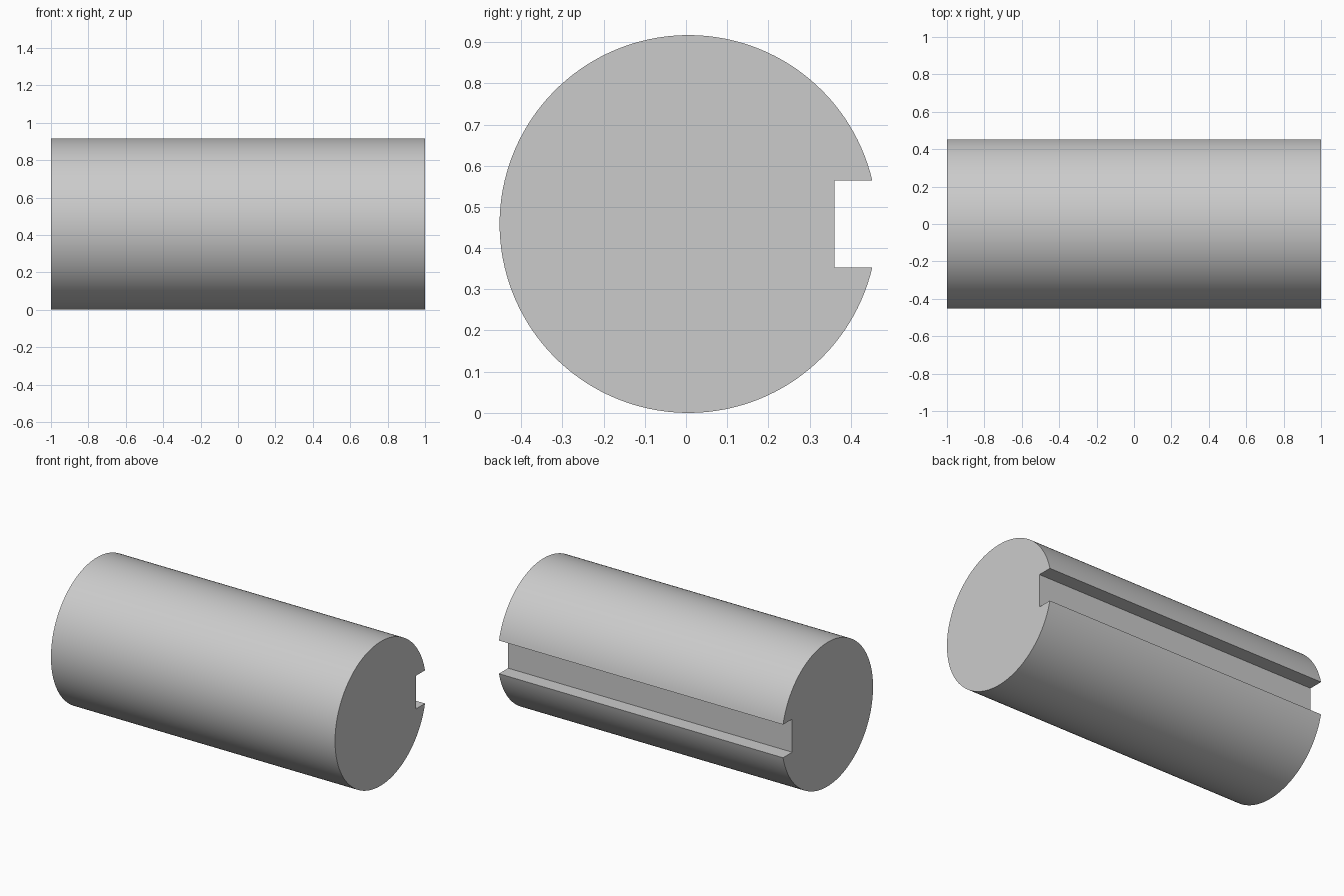
import bpy
import bmesh
from math import asin, cos, sin, pi, radians

cube = bpy.data.objects.get("Cube")
if cube:
    bpy.data.objects.remove(cube, do_unlink=True)

RADIUS = 0.4585
CENTRE_Y = 0.006
HALF_LENGTH = 1.0
SLOT_HALF = 0.1055
SLOT_FLOOR = 0.36
SEGMENTS = 128

# Plain grey metal
grey = bpy.data.materials.new("plain grey")
grey.use_nodes = True
colour = (0.6, 0.6, 0.6, 1.0)
grey.diffuse_color = colour
grey.node_tree.nodes["Principled BSDF"].inputs["Base Color"].default_value = colour

# Cross-section: round arc from one slot lip to the other, then the slot floor
lip = asin(SLOT_HALF / RADIUS)
profile = []
for i in range(SEGMENTS + 1):
    a = lip + (2 * pi - 2 * lip) * i / SEGMENTS
    profile.append((CENTRE_Y + RADIUS * cos(a), RADIUS + RADIUS * sin(a)))
profile += [(SLOT_FLOOR, RADIUS - SLOT_HALF), (SLOT_FLOOR, RADIUS + SLOT_HALF)]

# Shaft with keyway: extrude the cross-section along its length
bm = bmesh.new()
end = bm.faces.new([bm.verts.new((-HALF_LENGTH, y, z)) for y, z in profile])
result = bmesh.ops.extrude_face_region(bm, geom=[end], use_keep_orig=True)
moved = [v for v in result["geom"] if isinstance(v, bmesh.types.BMVert)]
bmesh.ops.translate(bm, verts=moved, vec=(2 * HALF_LENGTH, 0, 0))
bmesh.ops.recalc_face_normals(bm, faces=bm.faces)

mesh = bpy.data.meshes.new("slotted_shaft")
bm.to_mesh(mesh)
bm.free()
mesh.materials.append(grey)
shaft = bpy.data.objects.new("slotted_shaft", mesh)
bpy.context.collection.objects.link(shaft)

# Smooth barrel, crisp ends and slot
bpy.ops.object.select_all(action="DESELECT")
shaft.select_set(True)
bpy.context.view_layer.objects.active = shaft
bpy.ops.object.shade_smooth_by_angle(angle=radians(30))
